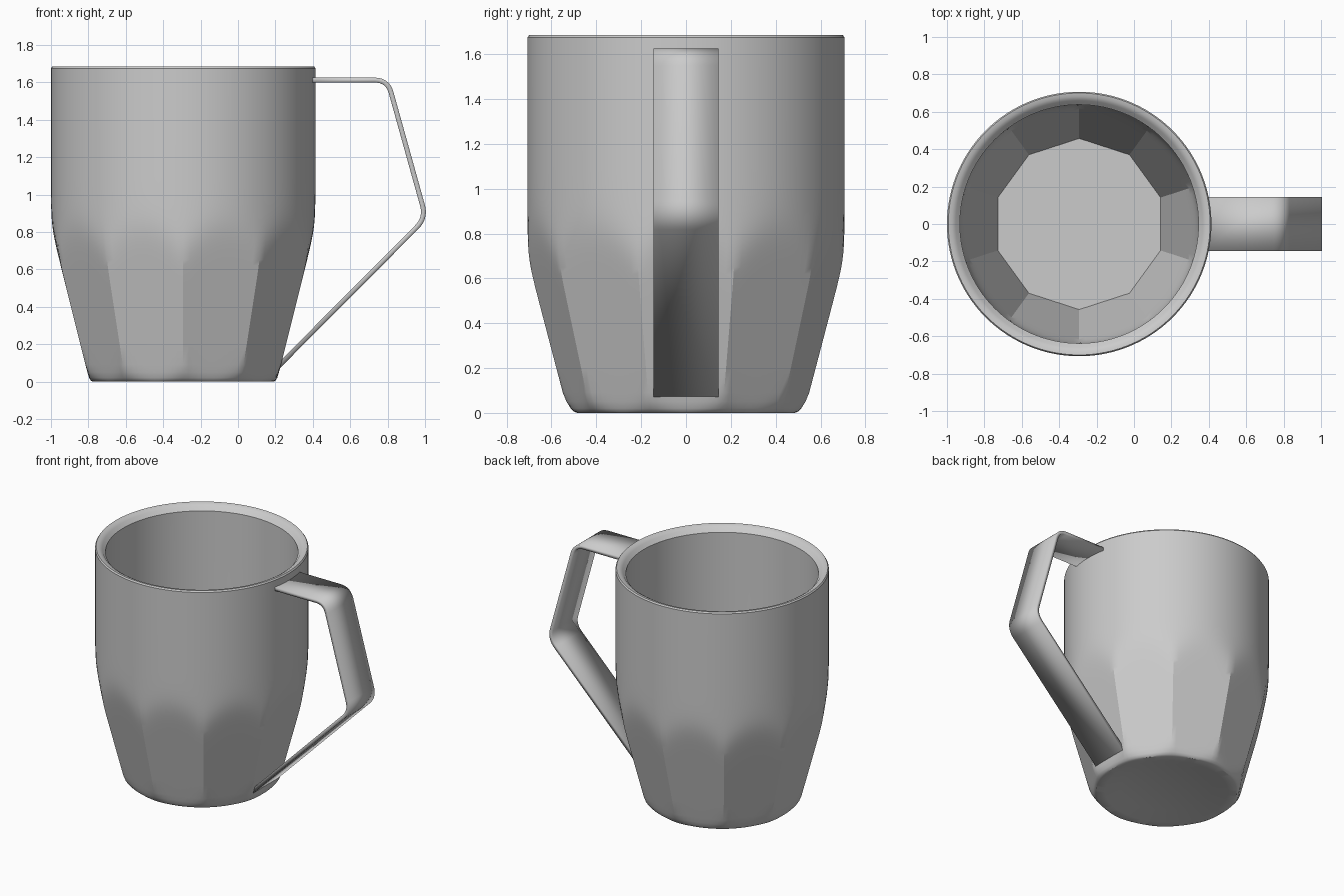
import bpy
import bmesh
import math
from mathutils import Vector

cube = bpy.data.objects.get("Cube")
if cube:
    bpy.data.objects.remove(cube)

CENTER_X = -0.293
SEGMENTS = 120
SIDES = 10

grey = bpy.data.materials.new("plain grey")
grey.use_nodes = True
grey.diffuse_color = (0.6, 0.6, 0.6, 1)
grey.node_tree.nodes["Principled BSDF"].inputs["Base Color"].default_value = (0.6, 0.6, 0.6, 1)


def make_object(name, bm):
    bmesh.ops.recalc_face_normals(bm, faces=bm.faces)
    mesh = bpy.data.meshes.new(name)
    bm.to_mesh(mesh)
    bm.free()
    mesh.materials.append(grey)
    obj = bpy.data.objects.new(name, mesh)
    bpy.context.collection.objects.link(obj)
    return obj


def shade(obj, degrees):
    bpy.ops.object.select_all(action="DESELECT")
    obj.select_set(True)
    bpy.context.view_layer.objects.active = obj
    bpy.ops.object.shade_smooth_by_angle(angle=math.radians(degrees))


def radius(angle, cap, flat):
    """Circle of radius cap, softly trimmed by a ten-sided polygon."""
    if flat is None:
        return cap
    step = math.tau / SIDES
    off = (angle + step / 2) % step - step / 2
    side = flat / math.cos(off)
    p = 60
    return cap * (1 + (cap / side) ** p) ** (-1 / p)


def taper(z):
    return 0.5 + 0.25 * z


# Cup: one skin from the recessed base, up the outside, over the rim, to the floor
wall_heights = [0.09, 0.2, 0.35, 0.5] + [0.5 + 0.03 * i for i in range(1, 21)]
rings = [(0.03, 0.32, None), (0, 0.425, None), (0, 0.485, None)]
rings += [(0.006, 0.5, taper(0)), (0.02, 0.515, taper(0.02)), (0.05, 0.54, taper(0.05))]
rings += [(z, 0.707, taper(z)) for z in wall_heights]
rings += [(1.675, 0.707, None), (1.685, 0.7, None), (1.682, 0.68, None),
          (1.67, 0.66, None), (1.65, 0.645, None), (1.645, 0.638, None)]
rings += [(z, 0.638, taper(z) - 0.085) for z in reversed(wall_heights)]
rings += [(0.08, 0.638, taper(0.08) - 0.085)]

bm = bmesh.new()
loops = []
for z, cap, flat in rings:
    loop = []
    for i in range(SEGMENTS):
        a = math.tau * i / SEGMENTS
        r = radius(a, cap, flat)
        loop.append(bm.verts.new((CENTER_X + r * math.cos(a), r * math.sin(a), z)))
    loops.append(loop)
for low, high in zip(loops, loops[1:]):
    for i in range(SEGMENTS):
        j = (i + 1) % SEGMENTS
        bm.faces.new((low[i], low[j], high[j], high[i]))
bm.faces.new(loops[0])
bm.faces.new(loops[-1])
shade(make_object("cup", bm), 30)

# Handle: flat strap bent at two rounded corners
corners = [Vector(p) for p in ((0.37, 1.612), (0.8, 1.612), (1.005, 0.875), (0.2, 0.066))]
path = [corners[0]]
for before, corner, after in zip(corners, corners[1:], corners[2:]):
    start = corner + (before - corner).normalized() * 0.07
    end = corner + (after - corner).normalized() * 0.07
    for k in range(9):
        t = k / 8
        path.append(start.lerp(corner, t).lerp(corner.lerp(end, t), t))
path.append(corners[-1])

bm = bmesh.new()
pairs = [[bm.verts.new((p.x, y, p.y)) for y in (-0.145, 0.145)] for p in path]
for (a, b), (c, d) in zip(pairs, pairs[1:]):
    bm.faces.new((a, b, d, c))
handle = make_object("handle", bm)
solid = handle.modifiers.new("thickness", "SOLIDIFY")
solid.thickness = 0.026
solid.offset = 0
solid.use_even_offset = True
shade(handle, 30)
